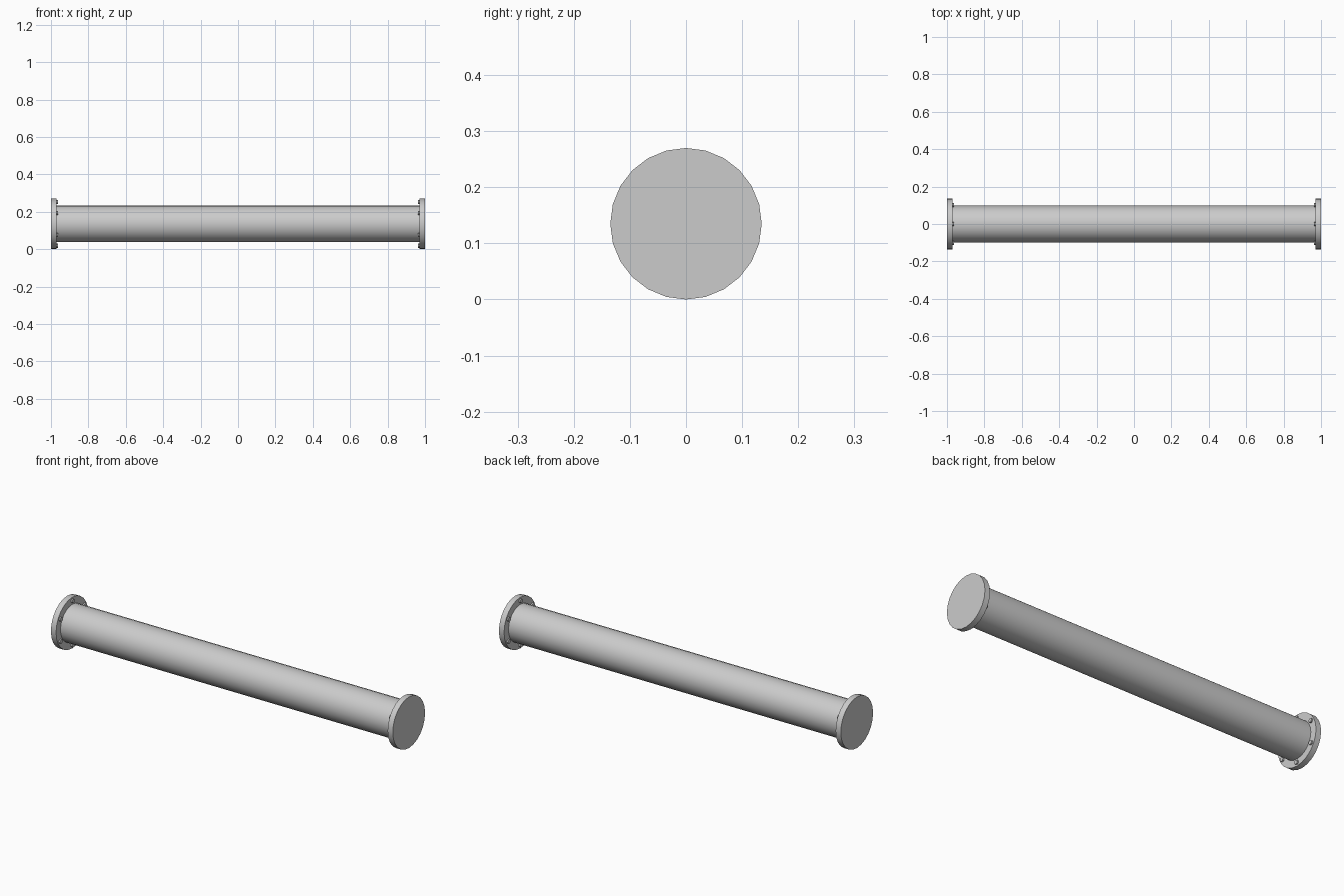
import bpy
from math import pi, sin, cos, radians

if "Cube" in bpy.data.objects:
    bpy.data.objects.remove(bpy.data.objects["Cube"])

R_FLANGE, R_PIPE, R_BOLT_CIRCLE = 0.135, 0.098, 0.117
FLANGE_T = 0.03


def x_cylinder(name, radius, x0, x1, sides, y=0.0, z=R_FLANGE):
    """Smooth cylinder lying along x from x0 to x1."""
    bpy.ops.mesh.primitive_cylinder_add(
        vertices=sides, radius=radius, depth=abs(x1 - x0),
        location=((x0 + x1) / 2, y, z), rotation=(0, pi / 2, 0))
    obj = bpy.context.object
    obj.name = name
    bpy.ops.object.transform_apply(location=True, rotation=True, scale=True)
    bpy.ops.object.shade_smooth_by_angle(angle=radians(40))
    return obj


# Main pipe
x_cylinder("pipe", R_PIPE, -1 + FLANGE_T, 1 - FLANGE_T, 24)

# End flanges, each with a ring of six bolt heads on the inner face
for side, s in (("left", -1), ("right", 1)):
    x_cylinder(f"{side}_flange", R_FLANGE, s * (1 - FLANGE_T), s, 24)
    for i in range(6):
        a = radians(30 + 60 * i)
        x_cylinder(f"{side}_bolt_{i + 1}", 0.011, s * 0.962, s * 0.975, 8,
                   y=R_BOLT_CIRCLE * cos(a),
                   z=R_FLANGE + R_BOLT_CIRCLE * sin(a))
